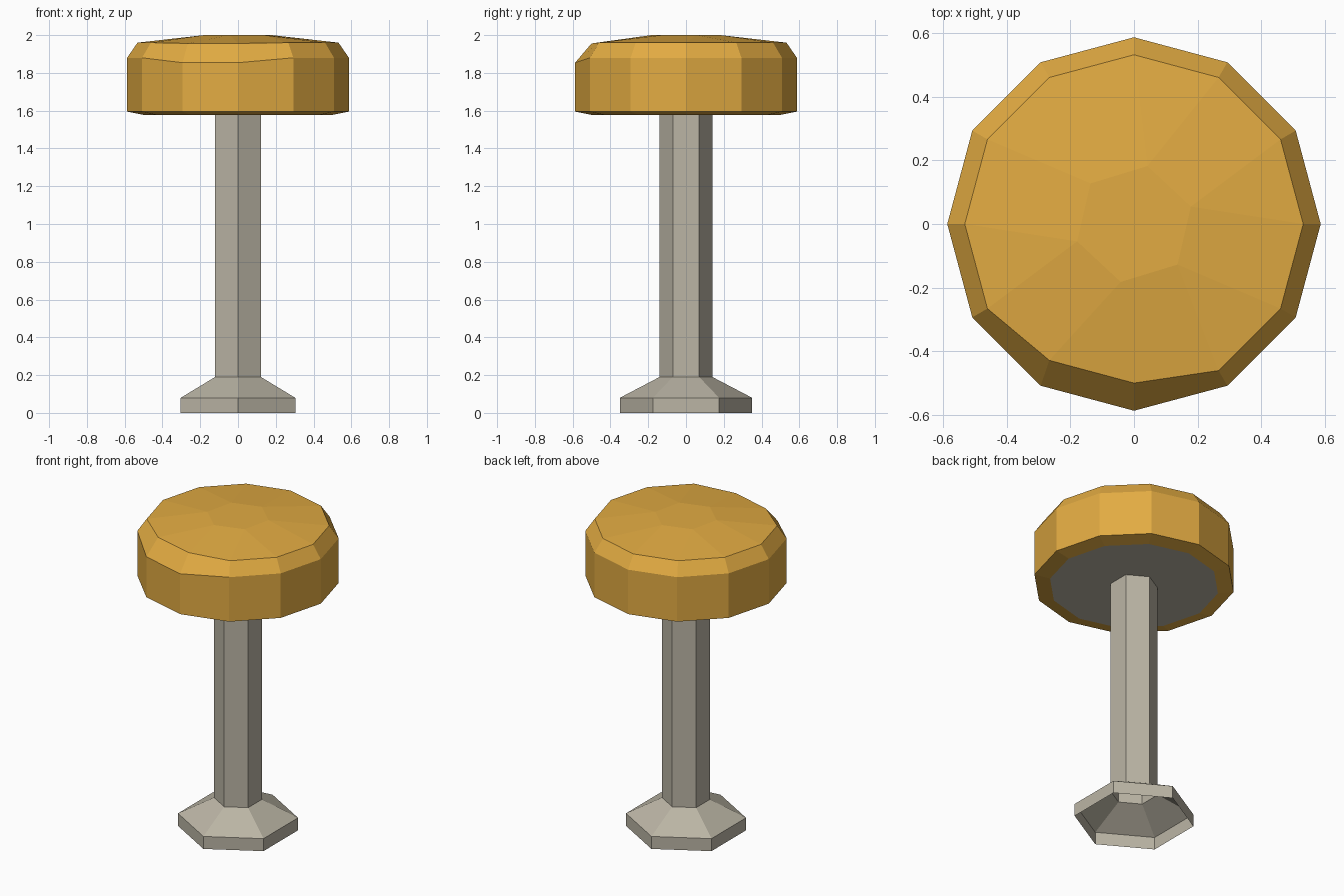
import bpy
from math import sin, cos, radians

if "Cube" in bpy.data.objects:
    bpy.data.objects.remove(bpy.data.objects["Cube"])


def material(name, srgb):
    m = bpy.data.materials.new(name)
    lin = [((c / 255 + 0.055) / 1.055) ** 2.4 for c in srgb]
    m.diffuse_color = (*lin, 1)
    m.use_nodes = True
    m.node_tree.nodes["Principled BSDF"].inputs["Base Color"].default_value = m.diffuse_color
    return m


gold = material("mustard cushion", (226, 171, 66))
grey = material("warm grey metal", (187, 181, 165))


def ring(radius, z, sides, start=0):
    return [(radius * cos(radians(start + 360 * i / sides)),
             radius * sin(radians(start + 360 * i / sides)), z) for i in range(sides)]


def bridge(a, b, n):
    """Quads between the vertex loops starting at a (lower) and b (upper)."""
    return [(a + i, a + (i + 1) % n, b + (i + 1) % n, b + i) for i in range(n)]


def make(name, verts, faces, mat):
    me = bpy.data.meshes.new(name)
    me.from_pydata(verts, [], faces)
    me.materials.append(mat)
    me.update()
    ob = bpy.data.objects.new(name, me)
    bpy.context.collection.objects.link(ob)
    return ob


# Cushion: twelve-sided, with a worn front edge and a twisted low crown
N = 12
bottom = ring(0.495, 1.577, N)
lower = ring(0.587, 1.595, N)
upper = ring(0.587, 1.88, N)
top = ring(0.532, 1.96, N)
for i in (8, 9):  # the two worn front corners
    x, y, z = upper[i]
    upper[i] = (x, y, 1.854)
    x, y, z = top[i]
    top[i] = (x, y + 0.032, 1.956)
crown = ring(0.187, 2.0, 6, 17)
faces = bridge(0, N, N) + bridge(N, 2 * N, N) + bridge(2 * N, 3 * N, N)
t, c = 3 * N, 4 * N
for k in range(6):
    o = [t + (2 * k + j) % N for j in range(3)]
    i0, i1 = c + k, c + (k + 1) % 6
    faces += [(i0, o[0], o[1]), (i0, o[1], o[2], i1)]
faces.append(tuple(range(c, c + 6)))
make("seat_cushion", bottom + lower + upper + top + crown, faces, gold)

# Plate under the cushion
make("seat_underside", bottom, [tuple(reversed(range(N)))], grey)

# Hollow pedestal: six-sided foot rim, sloped foot and post, open underneath
prof = [(0.35, 0), (0.35, 0.08), (0.14, 0.19), (0.14, 1.58)]
verts, faces = [], []
for r, z in prof:
    verts += ring(r, z, 6, 30)
for k in range(len(prof) - 1):
    faces += bridge(6 * k, 6 * k + 6, 6)
make("pedestal", verts, faces, grey)
